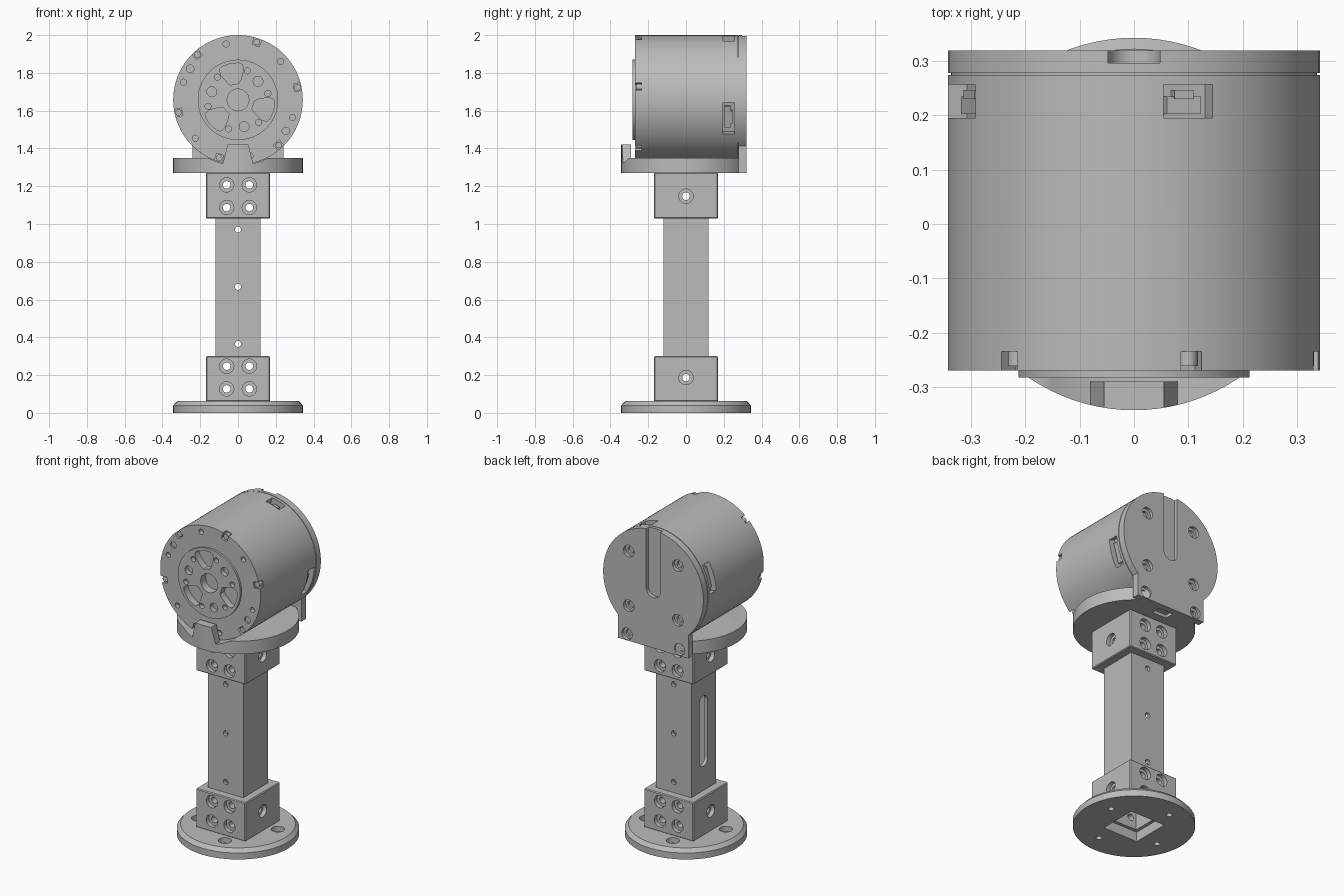
import bpy, bmesh, math
from mathutils import Vector, Matrix

if "Cube" in bpy.data.objects:
    bpy.data.objects.remove(bpy.data.objects["Cube"])

grey = bpy.data.materials.new("satin_grey")
grey.use_nodes = True
grey.diffuse_color = (0.5, 0.5, 0.5, 1)
grey.node_tree.nodes["Principled BSDF"].inputs["Base Color"].default_value = (0.5, 0.5, 0.5, 1)

R = 0.343       # shared drum and flange radius
AXIS = 1.657    # height of the drum axis


def make(name, bm):
    bmesh.ops.recalc_face_normals(bm, faces=bm.faces)
    mesh = bpy.data.meshes.new(name)
    bm.to_mesh(mesh)
    bm.free()
    mesh.materials.append(grey)
    obj = bpy.data.objects.new(name, mesh)
    bpy.context.collection.objects.link(obj)
    return obj


def cyl(name, start, end, r, r2=None, sides=32):
    a, b = Vector(start), Vector(end)
    turn = (b - a).to_track_quat('Z', 'Y').to_matrix().to_4x4()
    bm = bmesh.new()
    bmesh.ops.create_cone(bm, cap_ends=True, segments=sides, radius1=r,
                          radius2=r if r2 is None else r2, depth=(b - a).length,
                          matrix=Matrix.Translation((a + b) / 2) @ turn)
    return make(name, bm)


def box(name, lo, hi, matrix=Matrix(), bevel=0):
    lo, hi = Vector(lo), Vector(hi)
    bm = bmesh.new()
    bmesh.ops.create_cube(bm, size=1, matrix=matrix @ Matrix.Translation((lo + hi) / 2)
                          @ Matrix.Diagonal((hi - lo).to_4d()))
    if bevel:
        bmesh.ops.bevel(bm, geom=bm.edges[:], offset=bevel, segments=1, affect='EDGES')
    return make(name, bm)


def prism(name, points, y0, y1):
    """Extrude an x-z outline along y."""
    bm = bmesh.new()
    face = bm.faces.new([bm.verts.new((x, y0, z)) for x, z in points])
    new = bmesh.ops.extrude_face_region(bm, geom=[face])["geom"]
    bmesh.ops.translate(bm, vec=(0, y1 - y0, 0),
                        verts=[v for v in new if isinstance(v, bmesh.types.BMVert)])
    return make(name, bm)


def carve(obj, cutters, operation='DIFFERENCE'):
    """Apply every boolean at once, then remove the cutters."""
    for c in cutters:
        m = obj.modifiers.new("cut", 'BOOLEAN')
        m.operation, m.solver, m.object = operation, 'EXACT', c
    graph = bpy.context.evaluated_depsgraph_get()
    graph.update()
    mesh = bpy.data.meshes.new_from_object(obj.evaluated_get(graph))
    obj.modifiers.clear()
    obj.data = mesh
    for c in cutters:
        bpy.data.objects.remove(c)


def polar(r, degrees, y):
    a = math.radians(degrees)
    return Vector((r * math.cos(a), y, AXIS + r * math.sin(a)))


def bore(r, degrees, y, depth, radius):
    return cyl("bore", polar(r, degrees, y - 0.02), polar(r, degrees, y + depth), radius, sides=20)


# Base flange with chamfered rim, square opening and four counterbored holes
base = cyl("base_flange", (0, 0, 0), (0, 0, 0.04), R, sides=96)
carve(base, [cyl("rim", (0, 0, 0.04), (0, 0, 0.062), R, 0.322, 96)], 'UNION')
cuts = [box("opening", (-0.12, -0.12, -1), (0.12, 0.12, 1))]
for k in range(4):
    a = math.radians(17 + 90 * k)
    x, y = 0.235 * math.cos(a), 0.235 * math.sin(a)
    cuts += [cyl("hole", (x, y, -0.1), (x, y, 0.1), 0.017, sides=20),
             cyl("sink", (x, y, 0.03), (x, y, 0.1), 0.038, sides=24)]
carve(base, cuts)


# Through holes of one collar; counterbores only go into the collar itself
def collar_holes(z, counterbored):
    cuts = []
    for x in (-0.06, 0.06):
        for h in (z - 0.06, z + 0.06):
            cuts.append(cyl("hole", (x, -0.5, h), (x, 0.5, h), 0.02, sides=20))
    cuts.append(cyl("hole", (-0.5, 0, z), (0.5, 0, z), 0.02, sides=20))
    if counterbored:
        for s in (-1, 1):
            for x in (-0.06, 0.06):
                for h in (z - 0.06, z + 0.06):
                    cuts.append(cyl("sink", (x, s * 0.145, h), (x, s * 0.3, h), 0.038, sides=24))
            cuts.append(cyl("sink", (s * 0.145, 0, z), (s * 0.3, 0, z), 0.038, sides=24))
    return cuts


# Two clamping collars
for name, z0, z1, z in (("lower_collar", 0.06, 0.3, 0.187), ("upper_collar", 1.03, 1.272, 1.147)):
    collar = box(name, (-0.17, -0.17, z0), (0.17, 0.17, z1), bevel=0.005)
    carve(collar, [box("socket", (-0.12, -0.12, -1), (0.12, 0.12, 3))] + collar_holes(z, True))

# Hollow square post with drilled holes and a cable slot on one side
post = box("square_post", (-0.12, -0.12, 0.06), (0.12, 0.12, 1.275))
cuts = [box("hollow", (-0.1, -0.1, -1), (0.1, 0.1, 3))]
cuts += collar_holes(0.187, False) + collar_holes(1.147, False)
for z in (0.365, 0.667, 0.97):
    cuts.append(cyl("hole", (0, -0.5, z), (0, 0.5, z), 0.016, sides=20))
cuts.append(box("slot", (-0.2, -0.04, 0.49), (-0.05, 0.04, 0.845)))
for z in (0.49, 0.845):
    cuts.append(cyl("slot_end", (-0.2, 0, z), (-0.05, 0, z), 0.04))
carve(post, cuts)

# Cradle flange, hollowed in front of the drum and trimmed at the back
cradle = cyl("cradle_flange", (0, 0, 1.27), (0, 0, 1.35), R, sides=96)
carve(cradle, [cyl("saddle", (0, -0.5, AXIS), (0, -0.2, AXIS), R + 0.003, sides=96),
               box("trim", (-1, 0.32, 1), (1, 1, 2)),
               box("cable_notch", (-0.05, 0.22, 1), (0.05, 0.5, 1.29))])

# Front lip that follows the flange rim
lip = prism("front_lip", [(-0.085, 1.3), (0.085, 1.3), (0.055, 1.42), (-0.055, 1.42)], -0.36, -0.29)
carve(lip, [cyl("rim", (0, 0, 1), (0, 0, 2), R, sides=96)], 'INTERSECT')

# Back plate: a disc with a square foot, cable channel and six screw holes
outline = [(R * math.cos(a), AXIS + R * math.sin(a))
           for a in (math.radians(-45.6 + 271.2 * i / 72) for i in range(73))]
plate = prism("back_plate", outline + [(-0.24, 1.27), (0.24, 1.27)], 0.278, 0.32)
cuts = [box("channel", (-0.048, 0.297, 1.63), (0.048, 0.4, 2.2)),
        cyl("channel_end", (0, 0.297, 1.63), (0, 0.4, 1.63), 0.048)]
for s in (-1, 1):
    for x, z in ((0.168, 1.825), (0.168, 1.487), (0.18, 1.31)):
        cuts += [cyl("sink", (s * x, 0.3, z), (s * x, 0.4, z), 0.036, sides=24),
                 cyl("hole", (s * x, 0.285, z), (s * x, 0.4, z), 0.02, sides=20)]
carve(plate, cuts)
cyl("seam_ring", (0, 0.27, AXIS), (0, 0.282, AXIS), R - 0.006, sides=96)

# Drum housing with rim notches, face holes and three connector ports
drum = cyl("drum_housing", (0, -0.27, AXIS), (0, 0.274, AXIS), R, sides=96)
cuts = []
for k in range(6):
    turn = Matrix.Translation((0, 0, AXIS)) @ Matrix.Rotation(-math.radians(12 + 60 * k), 4, 'Y')
    cuts += [box("notch", (0.303, -0.3, -0.02), (0.4, -0.235, 0.02), turn),
             bore(0.303, 102 + 60 * k, -0.27, 0.03, 0.016)]
    cyl("rim_screw", polar(0.322, 12 + 60 * k, -0.262), polar(0.322, 12 + 60 * k, -0.23), 0.017, sides=16)
cuts += [bore(0.302, a, -0.27, 0.01, 0.02) for a in (147, -33)]
for angle, half in ((73, 0.047), (-17, 0.086), (163, 0.086)):
    turn = Matrix.Translation((0, 0, AXIS)) @ Matrix.Rotation(-math.radians(angle), 4, 'Y')
    cuts.append(box("port", (0.295, 0.195, -half), (0.4, 0.257, half), turn))
    box("connector", (0.285, 0.203, -half * 0.7), (0.315, 0.235, half * 0.7), turn)
    box("connector_key", (0.285, 0.23, -half * 0.4), (0.318, 0.247, half * 0.4), turn)
carve(drum, cuts)

# Output hub with centre bore, three pockets and rings of screw holes
hub = cyl("output_hub", (0, -0.283, AXIS), (0, -0.2, AXIS), 0.213, sides=72)
pocket = [(0.085, -0.022), (0.085, 0.022), (0.1, 0.036), (0.15, 0.062), (0.178, 0.062),
          (0.19, 0.045), (0.196, 0), (0.19, -0.045), (0.178, -0.062), (0.15, -0.062), (0.1, -0.036)]
cuts = [bore(0, 0, -0.283, 0.05, 0.058)]
for k in range(3):
    a = math.radians(102 + 120 * k)
    c, s = math.cos(a), math.sin(a)
    cuts.append(prism("pocket", [(r * c - t * s, AXIS + r * s + t * c) for r, t in pocket], -0.3, -0.24))
    cuts.append(bore(0.145, 43 + 120 * k, -0.283, 0.03, 0.026))
cuts += [bore(0.162, 12 + 60 * k, -0.283, 0.03, 0.016) for k in range(6)]
carve(hub, cuts)
# Clear the housing behind the hub so its recesses stay open
carve(drum, [cyl("hub_seat", (0, -0.3, AXIS), (0, -0.2, AXIS), 0.213, sides=72)])

# Smooth the round walls and keep machined edges sharp
bpy.ops.object.select_all(action='DESELECT')
for obj in bpy.context.collection.objects:
    if obj.type == 'MESH' and grey.name in obj.data.materials:
        obj.select_set(True)
        bpy.context.view_layer.objects.active = obj
bpy.ops.object.shade_smooth_by_angle(angle=math.radians(30))
